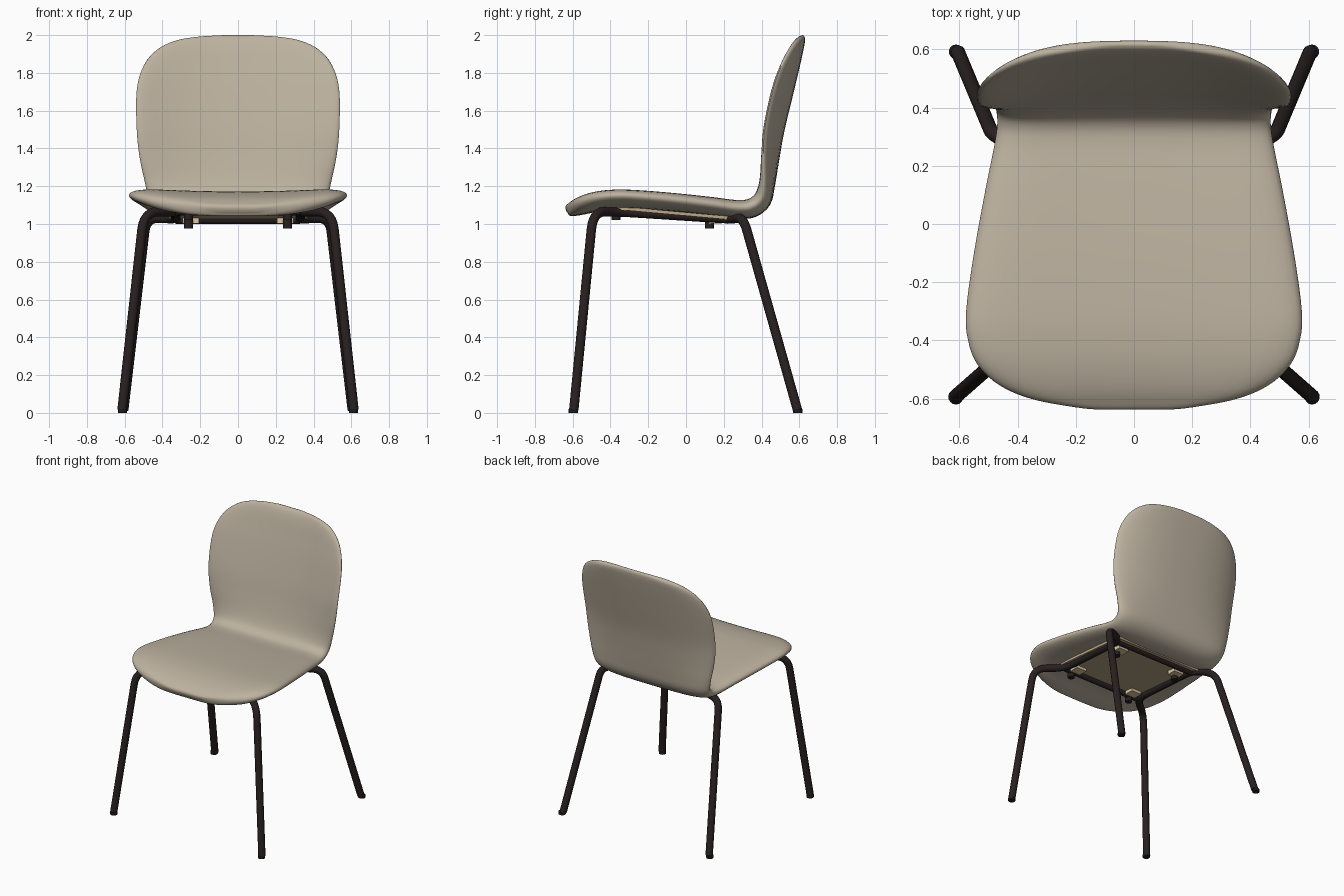
import bpy, bmesh, math
from mathutils import Vector

cube = bpy.data.objects.get("Cube")
if cube:
    bpy.data.objects.remove(cube, do_unlink=True)


def material(name, rgb):
    m = bpy.data.materials.new(name)
    m.use_nodes = True
    m.diffuse_color = (*rgb, 1)
    bsdf = m.node_tree.nodes["Principled BSDF"]
    bsdf.inputs["Base Color"].default_value = (*rgb, 1)
    bsdf.inputs["Roughness"].default_value = 0.7
    return m


fabric = material("warm beige", (0.51, 0.445, 0.35))
metal = material("dark brown metal", (0.022, 0.0145, 0.0145))
rubber = material("black rubber", (0.012, 0.01, 0.01))
board = material("tan board", (0.5, 0.39, 0.24))
clip_mat = material("pale cream", (0.72, 0.6, 0.36))


def finish(bm, name, mat, angle=40):
    bmesh.ops.recalc_face_normals(bm, faces=bm.faces)
    mesh = bpy.data.meshes.new(name)
    bm.to_mesh(mesh)
    bm.free()
    ob = bpy.data.objects.new(name, mesh)
    bpy.context.collection.objects.link(ob)
    mesh.materials.append(mat)
    bpy.ops.object.select_all(action='DESELECT')
    ob.select_set(True)
    bpy.context.view_layer.objects.active = ob
    bpy.ops.object.shade_smooth_by_angle(angle=math.radians(angle))


def catmull(a, b, c, d, t):
    return 0.5 * (2*b + (c - a)*t + (2*a - 5*b + 4*c - d)*t*t + (3*b - a - 3*c + d)*t**3)


# Shell stations from front lip to top: y, z, half thickness, half width, edge lift
stations = [
    (-.634, 1.07, .008, .10, 0), (-.626, 1.073, .028, .21, .003),
    (-.60, 1.079, .038, .34, .01), (-.55, 1.095, .046, .46, .02),
    (-.48, 1.112, .048, .537, .027), (-.40, 1.122, .048, .57, .028),
    (-.30, 1.124, .048, .577, .026), (-.10, 1.113, .048, .55, .02),
    (.12, 1.092, .048, .51, .016), (.27, 1.076, .048, .48, .012),
    (.35, 1.084, .05, .47, .012), (.405, 1.128, .048, .475, .012),
    (.434, 1.21, .038, .492, .025), (.463, 1.35, .032, .522, .055),
    (.492, 1.5, .03, .537, .075), (.54, 1.7, .03, .535, .08),
    (.573, 1.83, .028, .495, .066), (.593, 1.91, .026, .43, .045),
    (.607, 1.96, .022, .34, .025), (.616, 1.986, .015, .22, .01),
    (.62, 1.998, .005, .10, 0)]


def shell():
    pts = [Vector(s) for s in stations]
    pts = [2*pts[0] - pts[1]] + pts + [2*pts[-1] - pts[-2]]
    rows = []
    for i in range(1, len(pts) - 2):
        for k in range(4):
            rows.append(catmull(*pts[i-1:i+3], k / 4))
    rows.append(pts[-2])
    bm = bmesh.new()
    rings = []
    half = 24
    for i, (y, z, thick, width, lift) in enumerate(rows):
        a, b = rows[max(i-1, 0)], rows[min(i+1, len(rows)-1)]
        tangent = Vector((0, b[0]-a[0], b[1]-a[1])).normalized()
        normal = Vector((0, -tangent.z, tangent.y))
        ring = []
        for j in range(2 * half):
            ang = math.pi * j / half
            u = math.cos(ang)
            side = 1 if j < half else -1
            t = thick * side * math.sqrt(max(0, 1 - abs(u)**7))
            bow = lift * abs(u)**2.5
            ring.append(bm.verts.new(Vector((u*width, y, z)) + normal*(t + bow)))
        rings.append(ring)
    for r, s in zip(rings, rings[1:]):
        for j in range(2 * half):
            k = (j + 1) % (2 * half)
            bm.faces.new((r[j], r[k], s[k], s[j]))
    bm.faces.new(rings[0])
    bm.faces.new(rings[-1])
    finish(bm, "seat_shell", fabric, 60)


def rounded_path(points, radius):
    """Replace each inner corner by a short quadratic bend."""
    pts = [Vector(p) for p in points]
    out = [pts[0]]
    for a, b, c in zip(pts, pts[1:], pts[2:]):
        reach = min(radius, (a-b).length * .45, (c-b).length * .45)
        p, q = b + (a-b).normalized()*reach, b + (c-b).normalized()*reach
        for k in range(7):
            t = k / 6
            out.append(p*(1-t)**2 + b*2*t*(1-t) + q*t*t)
    return out + [pts[-1]]


def tube(name, points, radius, bend=0.08):
    path = rounded_path(points, bend)
    bm = bmesh.new()
    rings = []
    for i, p in enumerate(path):
        d = (path[min(i+1, len(path)-1)] - path[max(i-1, 0)]).normalized()
        if i == 0:
            side = d.orthogonal().normalized()
        side = (side - d*side.dot(d)).normalized()
        up = d.cross(side)
        angles = [math.tau * j / 14 for j in range(14)]
        rings.append([bm.verts.new(p + radius*(side*math.cos(a) + up*math.sin(a)))
                      for a in angles])
    for r, s in zip(rings, rings[1:]):
        for j in range(14):
            k = (j + 1) % 14
            bm.faces.new((r[j], r[k], s[k], s[j]))
    bm.faces.new(rings[0])
    bm.faces.new(rings[-1])
    finish(bm, name, metal)


def cylinder(name, x, y, z, radius, height, mat):
    bm = bmesh.new()
    bmesh.ops.create_cone(bm, cap_ends=True, segments=14, radius1=radius,
                          radius2=radius, depth=height)
    bmesh.ops.translate(bm, verts=bm.verts, vec=(x, y, z))
    finish(bm, name, mat)


def box(name, centre, size, mat, slope=0):
    bm = bmesh.new()
    bmesh.ops.create_cube(bm, size=1)
    for v in bm.verts:
        v.co = Vector(centre) + Vector(v.co[i]*size[i] for i in range(3))
        v.co.z += slope * (v.co.y - centre[1])
    finish(bm, name, mat, 30)


shell()

# Each side is one bent tube: front leg, side rail, rear leg
for s, label in ((1, "left"), (-1, "right")):
    tube(label + "_legs_and_rail",
         [(s*.614, -.594, .016), (s*.498, -.492, 1.065), (s*.33, -.36, 1.065),
          (s*.33, .24, 1.026), (s*.485, .303, 1.035), (s*.605, .59, .016)], .025, .1)
    for y, end in ((-.596, "front"), (.592, "rear")):
        cylinder(f"{label}_{end}_foot", s*.612, y, .01, .025, .02, rubber)
    # Mounting knobs and clips under the seat
    for y, z, shift, end in ((-.37, 1.045, .065, "front"), (.125, 1.0, .03, "rear")):
        cylinder(f"{label}_{end}_knob", s*.262, y, z, .024, .05, metal)
        box(f"{label}_{end}_clip", (s*.25, y+shift, z+.018), (.085, .07, .03), clip_mat)

# Cross bars and seat board
tube("front_cross_bar", [(-.33, -.36, 1.065), (.33, -.36, 1.065)], .02)
tube("rear_cross_bar", [(-.33, .22, 1.022), (.33, .22, 1.022)], .021)
box("seat_board", (0, -.06, 1.058), (.74, .66, .018), board, -.09)
